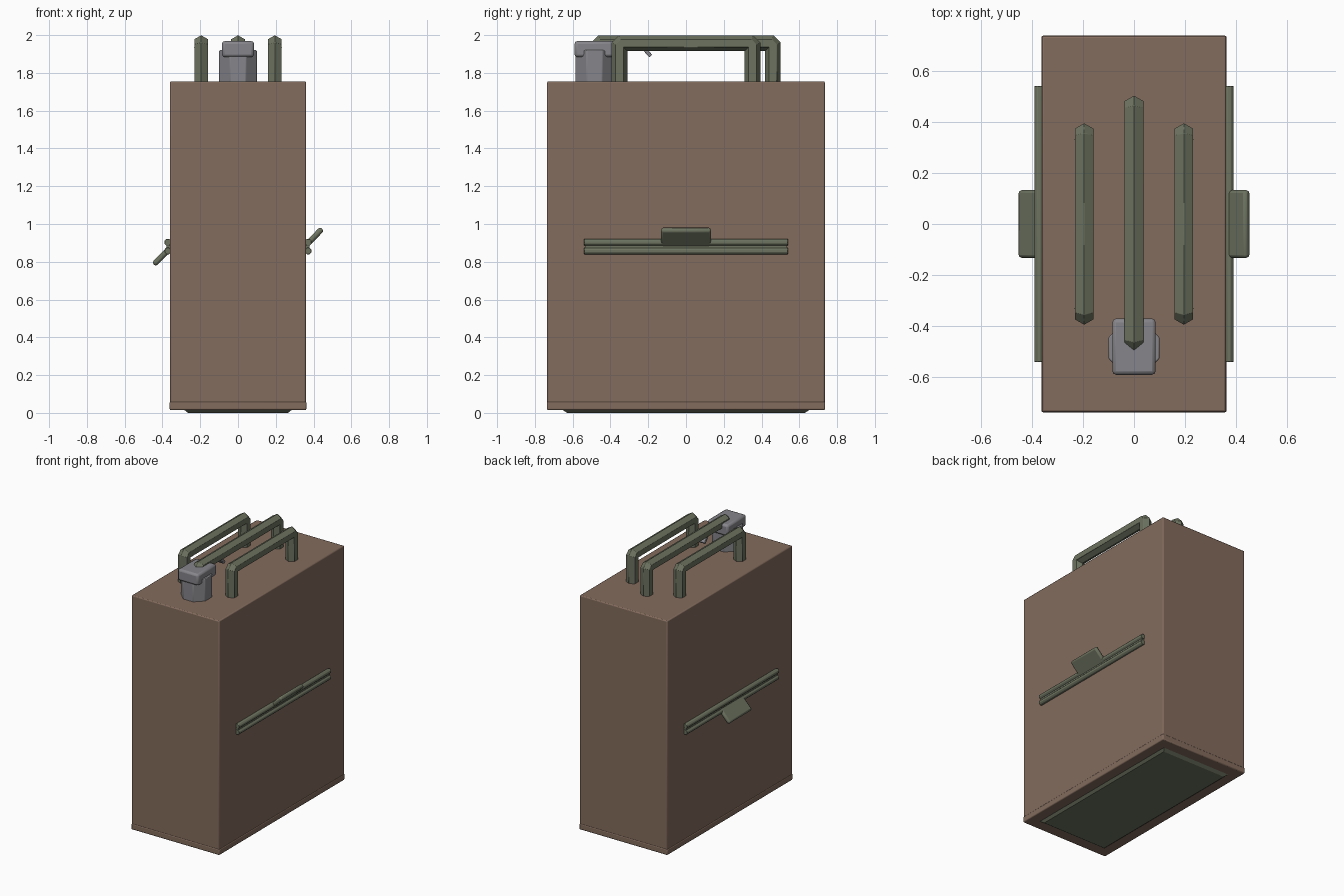
import bpy, bmesh, math
from mathutils import Vector, Matrix

cube = bpy.data.objects.get("Cube")
if cube:
    bpy.data.objects.remove(cube, do_unlink=True)


def material(name, rgb):
    m = bpy.data.materials.new(name)
    m.use_nodes = True
    m.diffuse_color = (*rgb, 1)
    m.node_tree.nodes["Principled BSDF"].inputs["Base Color"].default_value = (*rgb, 1)
    return m


BROWN = material("brown_paint", (0.23, 0.15, 0.11))
GREEN = material("olive_metal", (0.15, 0.17, 0.115))
GREY = material("grey_metal", (0.24, 0.24, 0.26))


def finish(name, bm, mat, bevel=0.0, segments=2):
    bmesh.ops.recalc_face_normals(bm, faces=bm.faces)
    me = bpy.data.meshes.new(name)
    bm.to_mesh(me)
    bm.free()
    ob = bpy.data.objects.new(name, me)
    bpy.context.collection.objects.link(ob)
    me.materials.append(mat)
    if bevel:
        mod = ob.modifiers.new("Bevel", "BEVEL")
        mod.width, mod.segments = bevel, segments
    bpy.ops.object.select_all(action="DESELECT")
    bpy.context.view_layer.objects.active = ob
    ob.select_set(True)
    bpy.ops.object.shade_smooth_by_angle(angle=math.radians(30))
    return ob


def box(name, size, loc, mat, bevel=0.0, rot=None):
    bm = bmesh.new()
    bmesh.ops.create_cube(bm, size=1)
    m = Matrix.Translation(loc) @ (rot or Matrix()) @ Matrix.Diagonal((*size, 1))
    bm.transform(m)
    return finish(name, bm, mat, bevel)


def hex_sweep(name, path, radius, x, mat):
    """Sweep a hexagon along a path of (y, z) points, with mitred joints."""
    bm = bmesh.new()
    pts = [Vector((0, y, z)) for y, z in path]
    rings = []
    for i, p in enumerate(pts):
        a = (p - pts[max(i - 1, 0)]).normalized()
        b = (pts[min(i + 1, len(pts) - 1)] - p).normalized()
        t = (a + b).normalized()
        side = Vector((1, 0, 0)).cross(t)
        stretch = 1 / max(t.dot(a), t.dot(b))
        ring = []
        for k in range(6):
            ang = math.radians(60 * k + 30)
            v = p + side * (radius * math.sin(ang) * stretch)
            v.x = x + radius * math.cos(ang)
            ring.append(bm.verts.new(v))
        rings.append(ring)
    for r, s in zip(rings, rings[1:]):
        for k in range(6):
            bm.faces.new((r[k], r[(k + 1) % 6], s[(k + 1) % 6], s[k]))
    bm.faces.new(rings[0])
    bm.faces.new(rings[-1])
    return finish(name, bm, mat, 0.004, 1)


# Body with a slim foot band
box("body", (0.72, 1.47, 1.705), (0, 0, 0.9025), BROWN, 0.007)
box("foot_band", (0.724, 1.474, 0.045), (0, 0, 0.0375), BROWN, 0.007)

# Tapered base plate
bm = bmesh.new()
bmesh.ops.create_cube(bm, size=1)
for v in bm.verts:
    top = v.co.z > 0
    v.co.x *= 0.58 if top else 0.53
    v.co.y *= 1.32 if top else 1.26
    v.co.z = 0.02 if top else 0
finish("base_plate", bm, GREEN)

# Three carrying handles
for name, x, half in (("right_handle", -0.195, 0.352), ("middle_handle", 0, 0.46),
                      ("left_handle", 0.195, 0.352)):
    top, cut = 1.957, 0.014
    path = [(-half, 1.74), (-half, top - cut), (-half + cut, top),
            (half - cut, top), (half, top - cut), (half, 1.74)]
    hex_sweep(name, path, 0.042, x, GREEN)

# Spout neck, cap and release lever
bm = bmesh.new()
bmesh.ops.create_cone(bm, cap_ends=True, segments=8, radius1=0.108, radius2=0.108, depth=0.18)
bm.transform(Matrix.Translation((0, -0.485, 1.83)) @ Matrix.Rotation(math.pi / 8, 4, "Z"))
finish("spout_neck", bm, GREY, 0.005)
box("spout_cap", (0.17, 0.22, 0.085), (0, -0.48, 1.926), GREY, 0.015)
box("cap_lever", (0.05, 0.17, 0.02), (0, -0.3, 1.945), GREY, 0.004)
box("lever_tip", (0.05, 0.07, 0.02), (0, -0.21, 1.915), GREY, 0.004,
    Matrix.Rotation(math.radians(-48), 4, "X"))

# Side rails with a tilted tab, the right set turned over
for name, s in (("left", 1), ("right", -1)):
    for part, z in (("upper", 0.023), ("lower", -0.023)):
        bm = bmesh.new()
        bmesh.ops.create_cone(bm, cap_ends=True, segments=8, radius1=0.019,
                              radius2=0.019, depth=1.08)
        bm.transform(Matrix.Translation((s * 0.372, 0, 0.88 + z))
                     @ Matrix.Rotation(math.pi / 2, 4, "X")
                     @ Matrix.Rotation(math.pi / 8, 4, "Z"))
        finish(f"{name}_{part}_rail", bm, GREEN, 0.003)
    box(f"{name}_rail_web", (0.025, 1.07, 0.04), (s * 0.366, 0, 0.88), GREEN)
    box(f"{name}_tab", (0.13, 0.265, 0.03), (s * 0.4, 0, 0.88 + s * 0.048), GREEN, 0.012,
        Matrix.Rotation(math.radians(-46), 4, "Y"))
